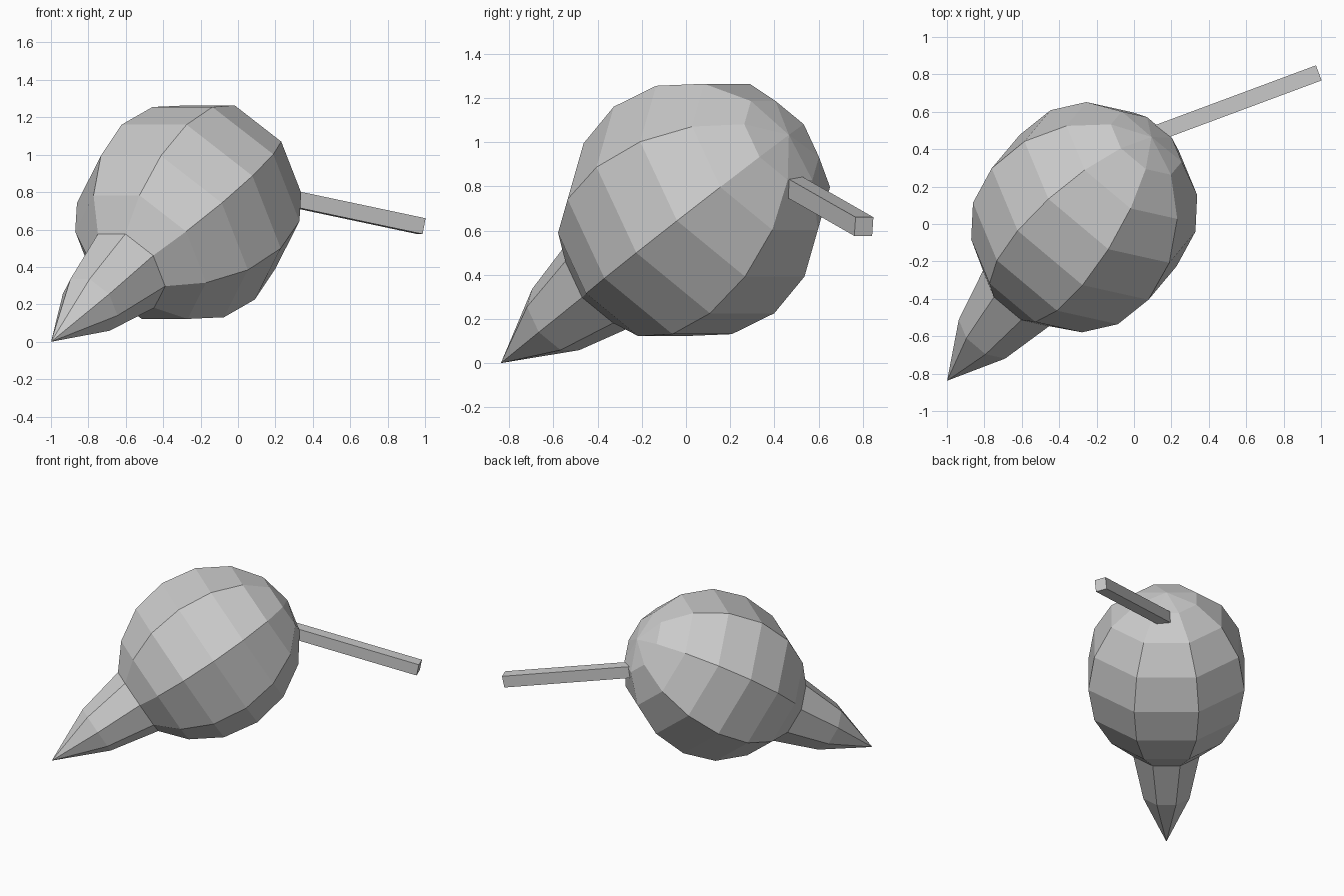
import bpy, bmesh, math
from mathutils import Vector, Matrix

if "Cube" in bpy.data.objects:
    bpy.data.objects.remove(bpy.data.objects["Cube"])


def make_object(name, bm):
    bmesh.ops.recalc_face_normals(bm, faces=bm.faces)
    mesh = bpy.data.meshes.new(name)
    bm.to_mesh(mesh)
    bm.free()
    obj = bpy.data.objects.new(name, mesh)
    bpy.context.collection.objects.link(obj)
    return obj


def lathe(name, centre, axis, profile, sides):
    """Revolve (height, radius) points about a tilted axis; first and last are poles."""
    u = axis.normalized()
    s = Vector((0, 0, 1)).cross(u).normalized()
    t = u.cross(s)
    bm = bmesh.new()
    angles = [2 * math.pi * (k + 0.5) / sides for k in range(sides)]
    rings = [[bm.verts.new(centre + u * h + (s * math.cos(a) + t * math.sin(a)) * r)
              for a in angles] for h, r in profile[1:-1]]
    top = bm.verts.new(centre + u * profile[0][0])
    tip = bm.verts.new(centre + u * profile[-1][0])
    for k in range(sides):
        n = (k + 1) % sides
        bm.faces.new((top, rings[0][k], rings[0][n]))
        bm.faces.new((tip, rings[-1][n], rings[-1][k]))
        for a, b in zip(rings, rings[1:]):
            bm.faces.new((a[k], b[k], b[n], a[n]))
    return make_object(name, bm)


def bar(name, start, end, width):
    """Square bar between two points."""
    d = end - start
    x = d.normalized()
    y = Vector((0, 0, 1)).cross(x).normalized()
    z = x.cross(y)
    rot = Matrix((x, y, z)).transposed().to_4x4()
    bm = bmesh.new()
    bmesh.ops.create_cube(bm, size=1)
    bmesh.ops.transform(bm, verts=bm.verts, matrix=Matrix.Translation((start + end) / 2)
                        @ rot @ Matrix.Diagonal((d.length, width, width, 1)))
    return make_object(name, bm)


# Eight-sided egg-shaped body: a faceted sphere drawn out into a pointed spike
centre = Vector((-0.28, 0.02, 0.68))
axis = Vector((0.55, 0.656, 0.52))
a, b, mid = 0.655, 0.592, 0.025
profile = [(mid + a * math.cos(math.radians(22.5 * i)),
            b * math.sin(math.radians(22.5 * i))) for i in range(7)]
profile += [(-0.58, 0.25), (-0.93, 0.175), (-1.31, 0)]
lathe("body_with_spike", centre, axis, profile, 8)

# Square stick pushed into the blunt end
bar("stick", Vector((0.06, 0.463, 0.813)), Vector((0.98, 0.805, 0.618)), 0.086)
